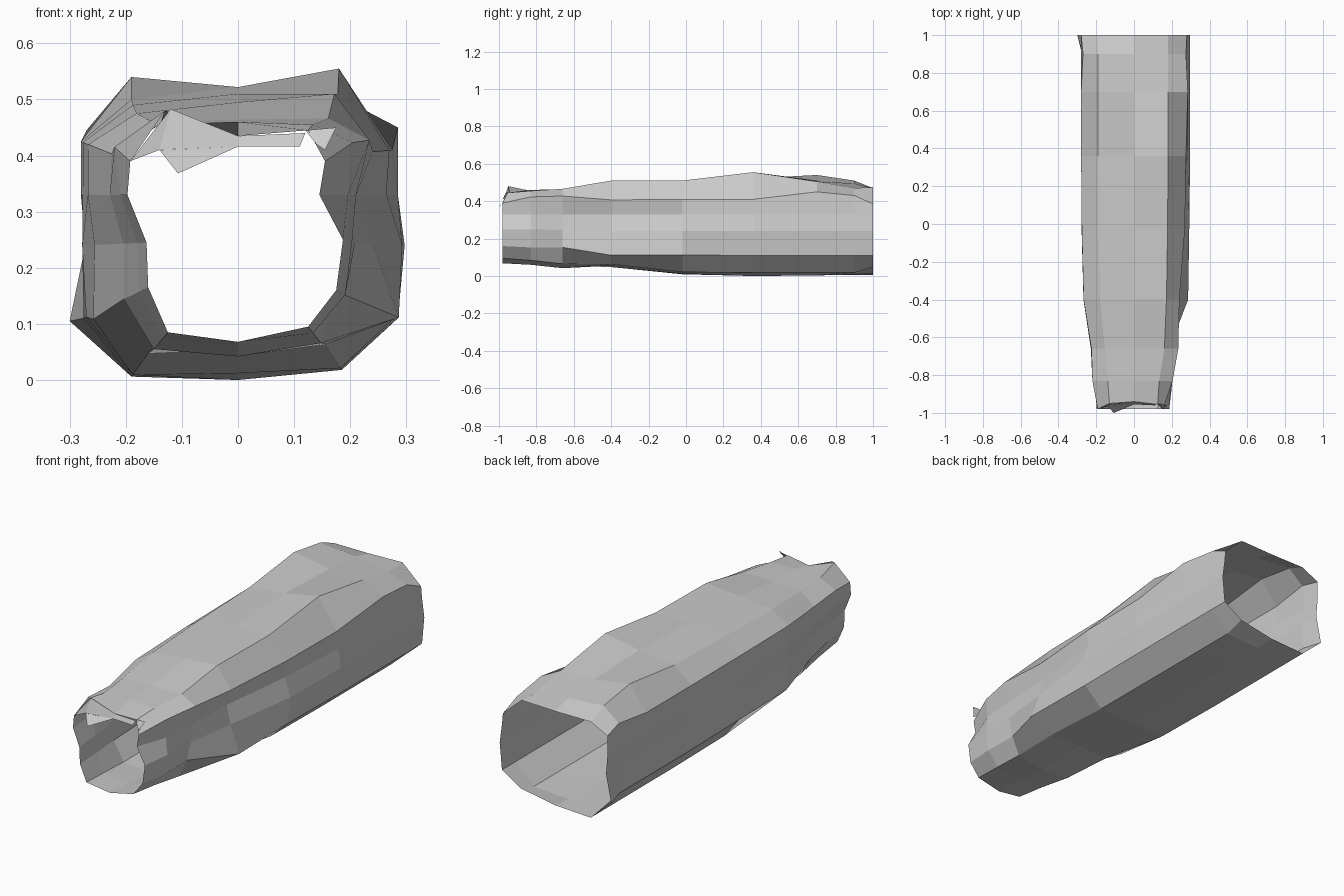
import bpy

# Half sections (x, z) from bottom corner up to top corner: small front end and full body
FRONT_R = [(.125, .095), (.175, .16), (.187, .25), (.145, .33), (.145, .39), (.125, .445)]
FRONT_L = [(-.125, .085), (-.16, .165), (-.163, .245), (-.197, .33), (-.192, .39), (-.13, .445)]
BODY_R = [(.185, .018), (.285, .11), (.297, .24), (.285, .33), (.275, .41), (.18, .51)]
BODY_L = [(-.19, .006), (-.275, .11), (-.272, .24), (-.28, .33), (-.28, .425), (-.19, .5)]

# Stations: y, blend to body, bottom z, top centre z, top left z, top right z
STATIONS = [
    (-.98, 0.0, .068, .435, .48, .445),
    (-.83, .15, .060, .460, .455, .455),
    (-.66, .38, .042, .464, .46, .466),
    (-.40, .85, .055, .495, .475, .51),
    (-.02, .96, .012, .510, .49, .51),
    (.36, 1.0, .000, .522, .50, .555),
    (.70, 1.0, .003, .510, .54, .505),
    (.90, 1.0, .008, .495, .51, .470),
    (1.0, 1.0, .015, .470, .47, .475),
]

# Dents and bulges: (station, point index around ring) -> (x, y, z) offset
TWEAKS = {
    (0, 6): (0, .025, 0), (0, 7): (0, .04, 0), (0, 8): (0, .03, 0),
    (0, 5): (.01, 0, 0),
    (1, 4): (.03, 0, 0), (1, 5): (.04, 0, .03), (1, 9): (-.015, 0, .02),
    (2, 5): (.04, 0, .03), (2, 2): (-.03, 0, .012), (2, 3): (-.02, 0, 0),
    (2, 4): (.012, 0, 0), (2, 6): (.015, 0, 0),
    (3, 1): (-.02, 0, .034), (3, 13): (.02, 0, .03), (3, 12): (0, 0, -.01),
    (3, 2): (.018, 0, -.006), (3, 3): (-.04, 0, 0), (3, 4): (-.045, 0, 0), (3, 5): (-.015, 0, 0),
    (4, 4): (-.015, 0, 0), (4, 11): (-.01, 0, 0),
    (6, 5): (.01, 0, .04), (7, 5): (0, 0, .02), (7, 9): (.01, 0, .02),
    (8, 5): (.005, 0, -.025), (8, 12): (-.025, 0, -.005), (8, 1): (0, 0, .03),
}


def ring(i, station):
    y, t, zb, zt, ztl, ztr = station
    mix = lambda a, b: [(p[0] + (q[0] - p[0]) * t, p[1] + (q[1] - p[1]) * t) for p, q in zip(a, b)]
    right, left = mix(FRONT_R, BODY_R), mix(FRONT_L, BODY_L)
    right[-1] = (right[-1][0], ztr)
    left[-1] = (left[-1][0], ztl)
    section = [(0, zb)] + right + [(0, zt)] + left[::-1]
    out = []
    for k, (x, z) in enumerate(section):
        dx, dy, dz = TWEAKS.get((i, k), (0, 0, 0))
        out.append((x + dx, y + dy, z + dz))
    return out


def make(name, verts, faces):
    mesh = bpy.data.meshes.new(name)
    mesh.from_pydata(verts, [], faces)
    mesh.update()
    ob = bpy.data.objects.new(name, mesh)
    bpy.context.collection.objects.link(ob)
    return ob


# Hollow trunk: open tube lofted through the rings
verts, faces, n = [], [], 14
for i, s in enumerate(STATIONS):
    verts += ring(i, s)
for i in range(len(STATIONS) - 1):
    for k in range(n):
        a, b = i * n + k, i * n + (k + 1) % n
        faces.append((a, b, b + n, a + n))
make("hollow_log", verts, faces)

# Torn lip hanging from the top of the front opening
make("torn_lip",
     [(-.12, -.95, .483), (0, -.94, .435), (.12, -.955, .44),
      (.11, -.96, .416), (0, -.955, .416), (-.145, -.965, .41)],
     [(0, 5, 4, 1), (1, 4, 3, 2)])

# Splinters at both upper corners of the opening
make("left_splinter",
     [(-.14, -.965, .41), (-.107, -1, .368), (0, -.955, .416), (-.12, -.95, .483), (-.192, -.98, .39)],
     [(0, 2, 1), (0, 3, 4)])
make("right_splinter",
     [(.12, -.95, .445), (.155, -.98, .41), (.175, -.96, .45), (.14, -.97, .42)],
     [(0, 1, 2), (0, 3, 1)])
